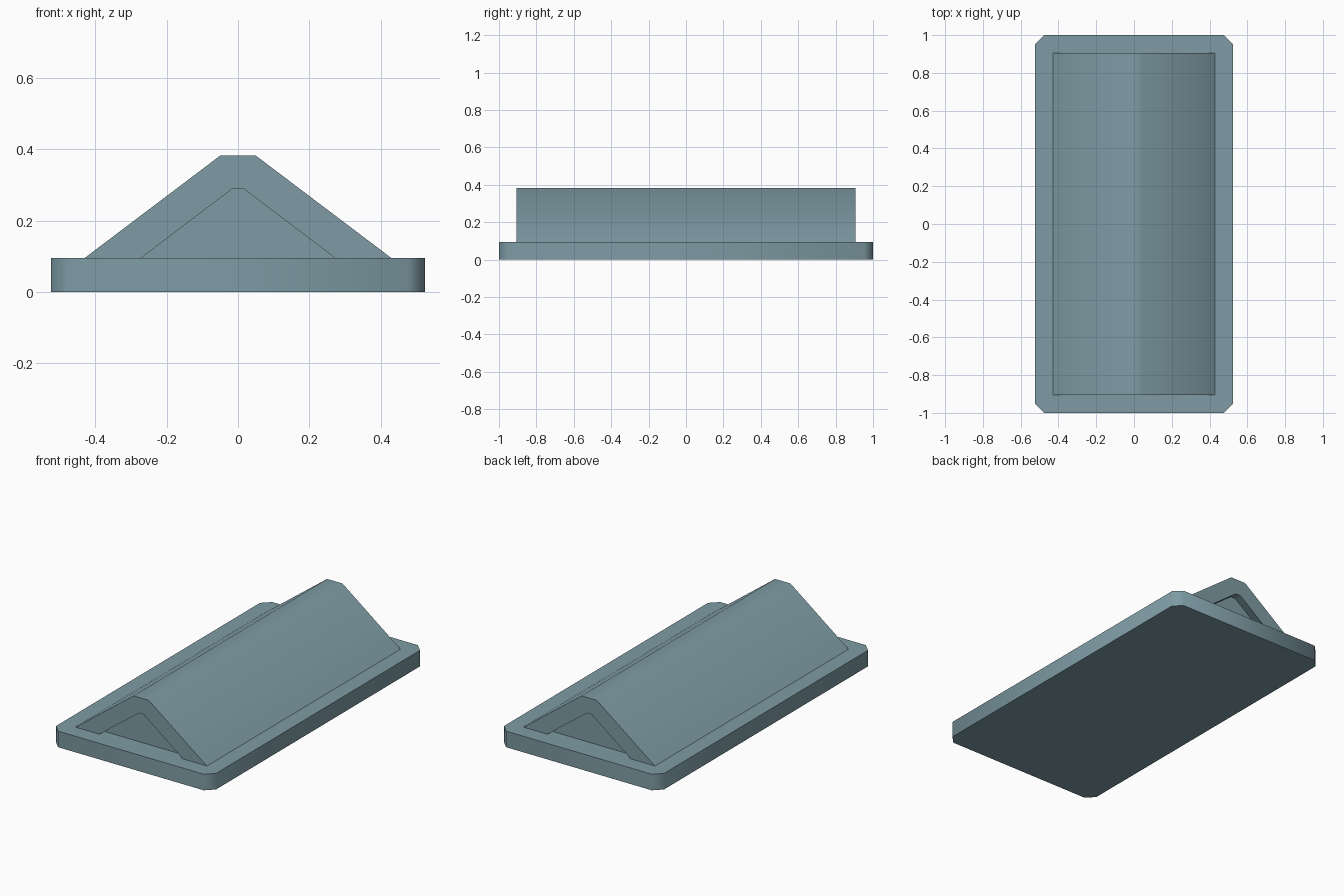
import bpy
import bmesh
import math

cube = bpy.data.objects.get("Cube")
if cube:
    bpy.data.objects.remove(cube, do_unlink=True)

# Single muted blue-grey finish
slate = bpy.data.materials.new("slate blue")
slate.use_nodes = True
colour = (0.21, 0.33, 0.375, 1)
slate.diffuse_color = colour
slate.node_tree.nodes["Principled BSDF"].inputs["Base Color"].default_value = colour


def prism(name, points, depth):
    """Extrude a closed outline of 3D points along a vector."""
    bm = bmesh.new()
    face = bm.faces.new([bm.verts.new(p) for p in points])
    result = bmesh.ops.extrude_face_region(bm, geom=[face])
    verts = [v for v in result["geom"] if isinstance(v, bmesh.types.BMVert)]
    bmesh.ops.translate(bm, verts=verts, vec=depth)
    bmesh.ops.recalc_face_normals(bm, faces=bm.faces)
    mesh = bpy.data.meshes.new(name)
    bm.to_mesh(mesh)
    bm.free()
    mesh.materials.append(slate)
    obj = bpy.data.objects.new(name, mesh)
    bpy.context.collection.objects.link(obj)
    bpy.ops.object.select_all(action="DESELECT")
    obj.select_set(True)
    bpy.context.view_layer.objects.active = obj
    bpy.ops.object.shade_smooth_by_angle(angle=math.radians(50))
    return obj


def mirrored(half):
    """Complete an outline by mirroring its left half across x = 0."""
    return half + [(-x, z) for x, z in reversed(half)]


def ridge(name, outline, half_length):
    points = [(x, -half_length, z) for x, z in outline]
    return prism(name, points, (0, 2 * half_length, 0))


# Base slab with chamfered corners
W, L, C, H = 0.524, 1.0, 0.047, 0.095
half = [(-W + C, -L), (-W, -L + C), (-W, L - C), (-W + C, L)]
prism("base_slab", [(x, y, 0) for x, y in mirrored(half)], (0, 0, H))

# Folded roof shell, open at both ends
outer = [(-0.43, H), (-0.05, 0.382)]
inner = [(-0.272, H), (-0.016, 0.289)]
ridge("roof_shell", mirrored(outer) + mirrored(inner)[::-1], 0.905)

# Core filling the shell, set back to leave shallow end recesses
core = [(-0.28, H), (-0.02, 0.295)]
ridge("roof_core", mirrored(core), 0.86)
